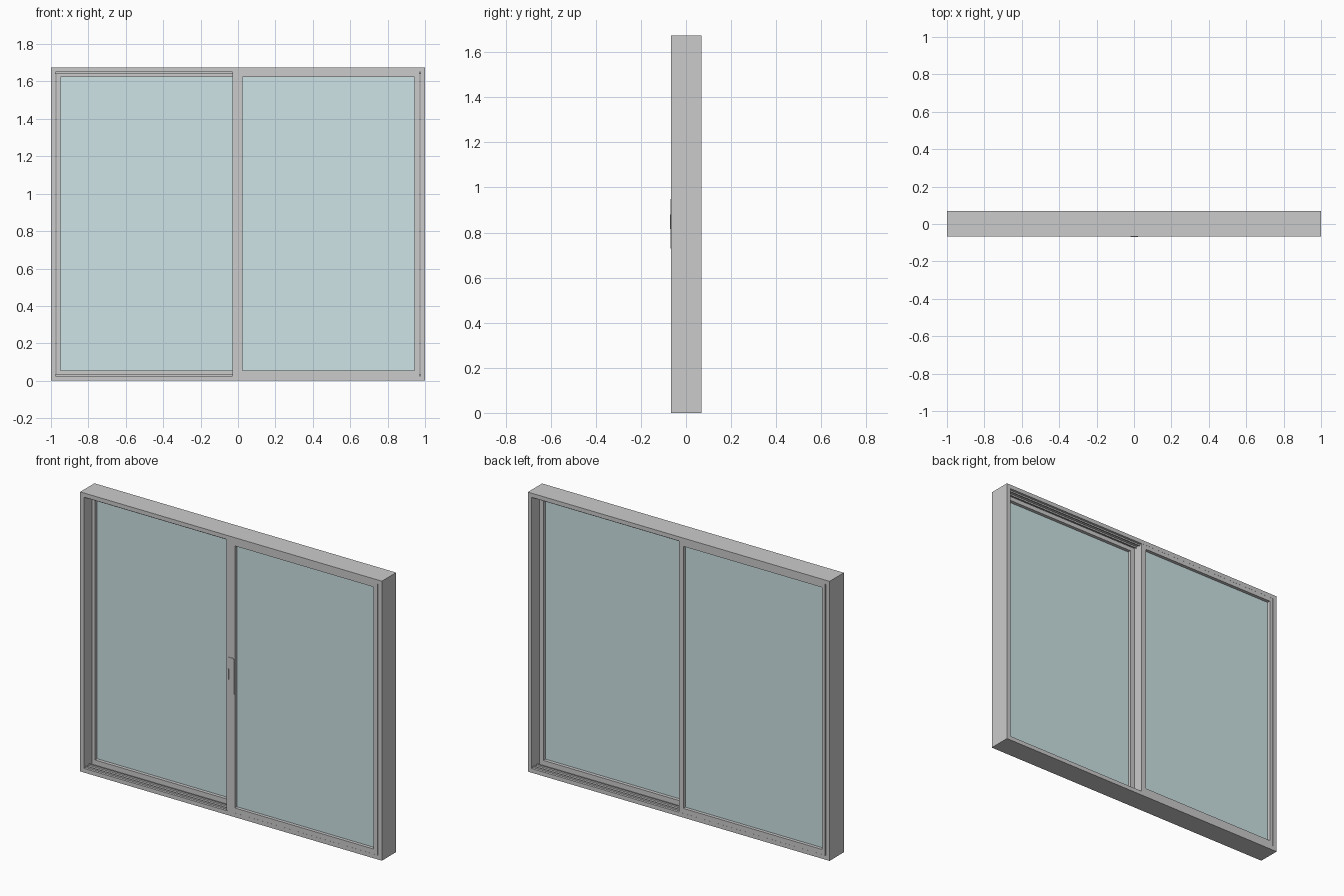
import bpy, bmesh

if "Cube" in bpy.data.objects:
    bpy.data.objects.remove(bpy.data.objects["Cube"])

Y0, Y1 = -0.066, 0.069      # frame front and back faces
H = 1.675


def finish(name, bm, mat=None):
    bmesh.ops.recalc_face_normals(bm, faces=bm.faces)
    me = bpy.data.meshes.new(name)
    bm.to_mesh(me)
    bm.free()
    ob = bpy.data.objects.new(name, me)
    bpy.context.collection.objects.link(ob)
    if mat:
        me.materials.append(mat)
    return ob


def box(name, x, y, z, mat=None):
    bm = bmesh.new()
    bmesh.ops.create_cube(bm, size=1)
    for v in bm.verts:
        v.co = [r[0] if c < 0 else r[1] for c, r in zip(v.co, (x, y, z))]
    return finish(name, bm, mat)


def ring(name, x, z, hole_x, hole_z, y):
    """Rectangular frame with a rectangular opening, seen along y."""
    bm = bmesh.new()
    loops = []
    for yy in y:
        for rx, rz in ((x, z), (hole_x, hole_z)):
            loops.append([bm.verts.new((rx[i], yy, rz[j]))
                          for i, j in ((0, 0), (1, 0), (1, 1), (0, 1))])
    fo, fi, bo, bi = loops
    for a, b in ((fo, fi), (fi, bi), (bi, bo), (bo, fo)):
        for i in range(4):
            j = (i + 1) % 4
            bm.faces.new((a[i], a[j], b[j], b[i]))
    return finish(name, bm)


def plate(name, points, y):
    """Extrude an x-z outline from y[0] to y[1]."""
    bm = bmesh.new()
    f = bm.faces.new([bm.verts.new((px, y[0], pz)) for px, pz in points])
    new = bmesh.ops.extrude_face_region(bm, geom=[f])["geom"]
    bmesh.ops.translate(bm, vec=(0, y[1] - y[0], 0),
                        verts=[g for g in new if isinstance(g, bmesh.types.BMVert)])
    return finish(name, bm)


glass = bpy.data.materials.new("glass")
glass.diffuse_color = (0.61, 0.77, 0.79, 1)
glass.use_nodes = True
glass.node_tree.nodes["Principled BSDF"].inputs["Base Color"].default_value = glass.diffuse_color

# Outer frame
ring("outer_frame", (-1, 1), (0, H), (-0.975, 0.975), (0.025, 1.65), (Y0, Y1))

# Sliding sashes: front one on the right, back one on the left
ring("front_sash", (-0.03, 0.971), (0.025, 1.65), (0.025, 0.945), (0.055, 1.625),
     (Y0 + 0.0005, -0.001))
ring("back_sash", (-0.971, 0.0), (0.025, 1.65), (-0.95, -0.03), (0.055, 1.625),
     (0.004, Y1 - 0.0005))

# Glass panes
box("front_pane", (0.025, 0.945), (-0.046, -0.021), (0.055, 1.625), glass)
box("back_pane", (-0.95, -0.03), (0.024, 0.049), (0.055, 1.625), glass)

# Track ribs in the exposed halves, sill and head
for side, x, centre in (("front", (-0.975, -0.03), -0.033), ("back", (0.0, 0.975), 0.036)):
    for i, dy in enumerate((-0.016, 0.016)):
        y = (centre + dy - 0.003, centre + dy + 0.003)
        box(f"{side}_sill_track_{i}", x, y, (0.022, 0.034))
        box(f"{side}_head_track_{i}", x, y, (1.641, 1.653))

# Handle: backplate with a long pull along its right edge, and a thumb latch
plate("handle", [(-0.02, 0.81), (0.012, 0.81), (0.012, 0.735), (0.015, 0.73),
                 (0.019, 0.73), (0.022, 0.735), (0.022, 0.938), (0.018, 0.946),
                 (0.01, 0.949), (-0.02, 0.949)], (-0.069, Y0 + 0.002))
box("thumb_latch", (-0.02, -0.013), (-0.0705, -0.068), (0.815, 0.88))
